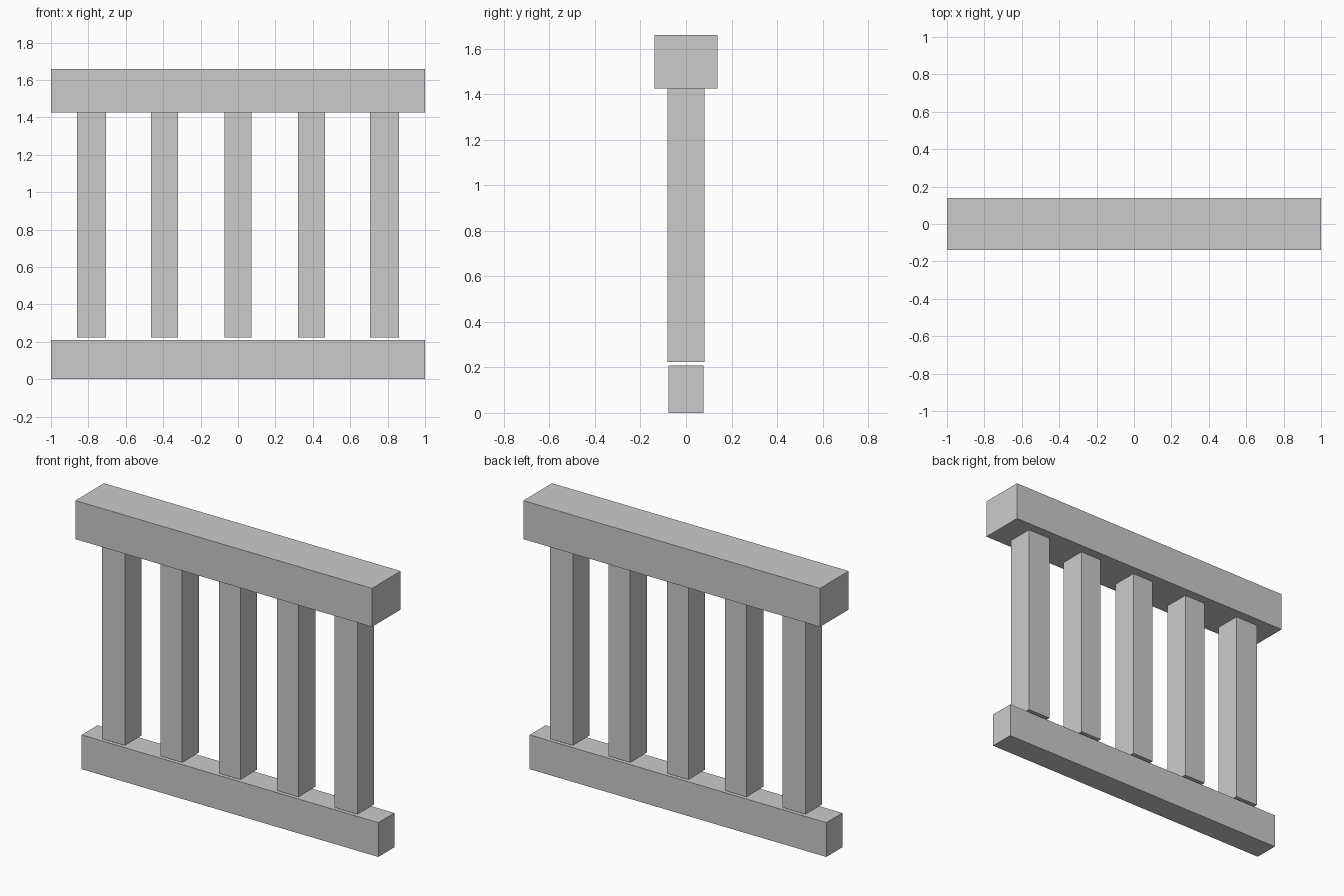
import bpy

cube = bpy.data.objects.get("Cube")
if cube:
    bpy.data.objects.remove(cube, do_unlink=True)

# Single plain grey for the whole railing
GREY = (0.6, 0.6, 0.6, 1.0)
grey = bpy.data.materials.new("plain_grey")
grey.use_nodes = True
grey.diffuse_color = GREY
grey.node_tree.nodes["Principled BSDF"].inputs["Base Color"].default_value = GREY


def block(name, x, width, depth, bottom, top):
    """Flat-sided box centred on y = 0, spanning bottom to top."""
    bpy.ops.mesh.primitive_cube_add(size=1, location=(x, 0, (bottom + top) / 2))
    obj = bpy.context.object
    obj.name = name
    obj.scale = (width, depth, top - bottom)
    bpy.ops.object.transform_apply(location=False, rotation=False, scale=True)
    obj.data.materials.append(grey)
    return obj


# Rails
block("bottom_rail", 0, 2.0, 0.154, 0, 0.209)
block("top_rail", 0, 2.0, 0.276, 1.425, 1.66)

# Balusters, hanging from the top rail just clear of the bottom rail;
# the end pair is slightly wider
SPACING = 0.392
for i in range(-2, 3):
    width = 0.155 if abs(i) == 2 else 0.145
    block(f"baluster_{i + 3}", i * SPACING, width, 0.162, 0.224, 1.425)
